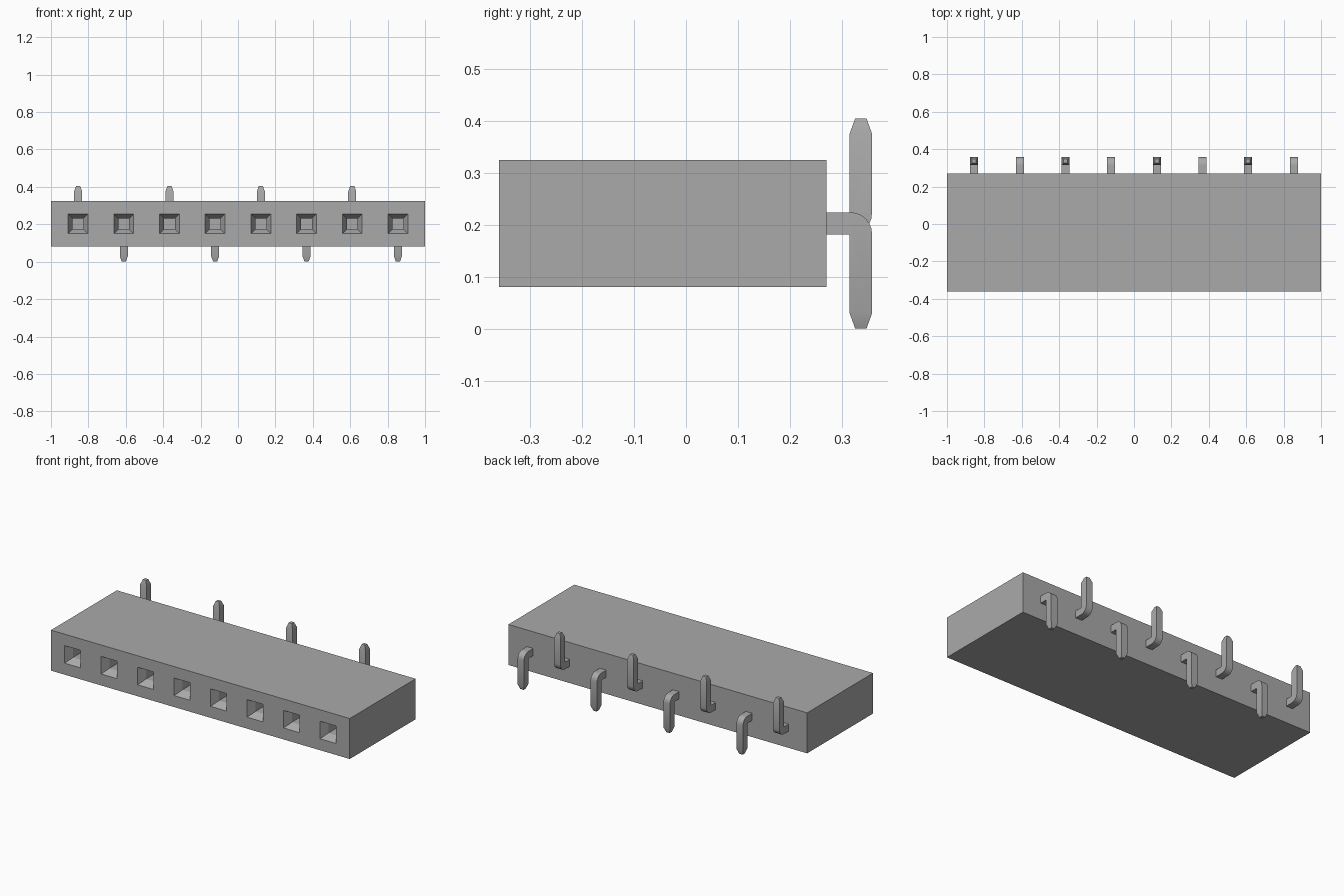
import bpy, bmesh
from mathutils import Matrix

cube = bpy.data.objects.get("Cube")
if cube:
    bpy.data.objects.remove(cube)

grey = bpy.data.materials.new("plain_grey")
grey.use_nodes = True
GREY = (0.4, 0.4, 0.4, 1)
grey.diffuse_color = GREY
grey.node_tree.nodes["Principled BSDF"].inputs["Base Color"].default_value = GREY

COUNT = 8
PITCH = 1.71 / (COUNT - 1)
MID = 0.2025      # height of the contact row
FRONT, BACK = -0.36, 0.27
HALF = 0.0215     # half thickness of a pin
xs = [(i - (COUNT - 1) / 2) * PITCH for i in range(COUNT)]


def add_object(name, bm):
    bmesh.ops.recalc_face_normals(bm, faces=bm.faces)
    mesh = bpy.data.meshes.new(name)
    bm.to_mesh(mesh)
    bm.free()
    mesh.materials.append(grey)
    ob = bpy.data.objects.new(name, mesh)
    bpy.context.collection.objects.link(ob)
    return ob


def square_loft(bm, rings, place):
    """Skin square sections given as (half size, distance), placed by a function."""
    loops = [[bm.verts.new(place(a * h, b * h, d))
              for a, b in ((-1, -1), (1, -1), (1, 1), (-1, 1))] for h, d in rings]
    for low, high in zip(loops, loops[1:]):
        for i in range(4):
            j = (i + 1) % 4
            bm.faces.new((low[i], low[j], high[j], high[i]))
    bm.faces.new(loops[0])
    bm.faces.new(loops[-1])


# Housing block
bm = bmesh.new()
size = Matrix.Diagonal((2, BACK - FRONT, 0.245, 1))
bmesh.ops.create_cube(bm, size=1, matrix=Matrix.Translation((0, (FRONT + BACK) / 2, MID)) @ size)
housing = add_object("housing", bm)

# Funnel-mouthed sockets cut into the front
bm = bmesh.new()
slope = (0.053 - 0.029) / 0.045
rings = [(0.053 + 0.01 * slope, -0.01), (0.029, 0.045), (0.029, 0.15)]
for x in xs:
    square_loft(bm, rings, lambda a, b, d: (x + a, FRONT + d, MID + b))
cutter = add_object("socket_cutter", bm)
cutter.hide_render = True
cutter.hide_viewport = True
cut = housing.modifiers.new("sockets", "BOOLEAN")
cut.operation = "DIFFERENCE"
cut.solver = "EXACT"
cut.object = cutter

# Bake the sockets and drop the helper
cutter.hide_viewport = False
bpy.context.view_layer.update()
baked = bpy.data.meshes.new_from_object(housing.evaluated_get(bpy.context.evaluated_depsgraph_get()))
housing.modifiers.clear()
housing.data = baked
bpy.data.objects.remove(cutter)


def bent_pin(name, x, up):
    """Foot out of the back, rounded elbow, then a leg with a tapered tip."""
    inner, outer = 0.315, 0.358
    bm = bmesh.new()
    # Side outline of the foot and leg, leg pointing down
    outline = [(BACK - 0.01, HALF), (inner, HALF), (outer, HALF), (outer, -0.173),
               (inner, -0.173), (inner, -HALF), (BACK - 0.01, -HALF)]
    verts = [bm.verts.new((x - HALF, y, MID + z)) for y, z in outline]
    face = bm.faces.new(verts)
    bmesh.ops.bevel(bm, geom=[verts[2]], offset=0.041, segments=6,
                    profile=0.5, affect="VERTICES")
    face = bm.faces[:]
    out = bmesh.ops.extrude_face_region(bm, geom=face)
    moved = [v for v in out["geom"] if isinstance(v, bmesh.types.BMVert)]
    bmesh.ops.translate(bm, verts=moved, vec=(2 * HALF, 0, 0))
    # Tapered tip drawn out of the end of the leg
    end = [f for f in bm.faces if all(abs(v.co.z - MID + 0.173) < 0.001 for v in f.verts)]
    tip = bmesh.ops.extrude_face_region(bm, geom=end)
    bmesh.ops.delete(bm, geom=end, context="FACES_ONLY")
    for v in tip["geom"]:
        if isinstance(v, bmesh.types.BMVert):
            v.co.z = 0
            v.co.x = x + (v.co.x - x) * 0.5
            mid = (inner + outer) / 2
            v.co.y = mid + (v.co.y - mid) * 0.5
    if up:
        for v in bm.verts:
            v.co.z = 2 * MID - v.co.z
    pin = add_object(name, bm)
    # Smooth elbow with crisp square edges
    bpy.ops.object.select_all(action="DESELECT")
    pin.select_set(True)
    bpy.context.view_layer.objects.active = pin
    bpy.ops.object.shade_smooth_by_angle(angle=0.4)


# Legs alternate upward and downward along the row
for i, x in enumerate(xs):
    up = i % 2 == 0
    bent_pin(f"{'upper' if up else 'lower'}_pin_{i // 2 + 1}", x, up)
